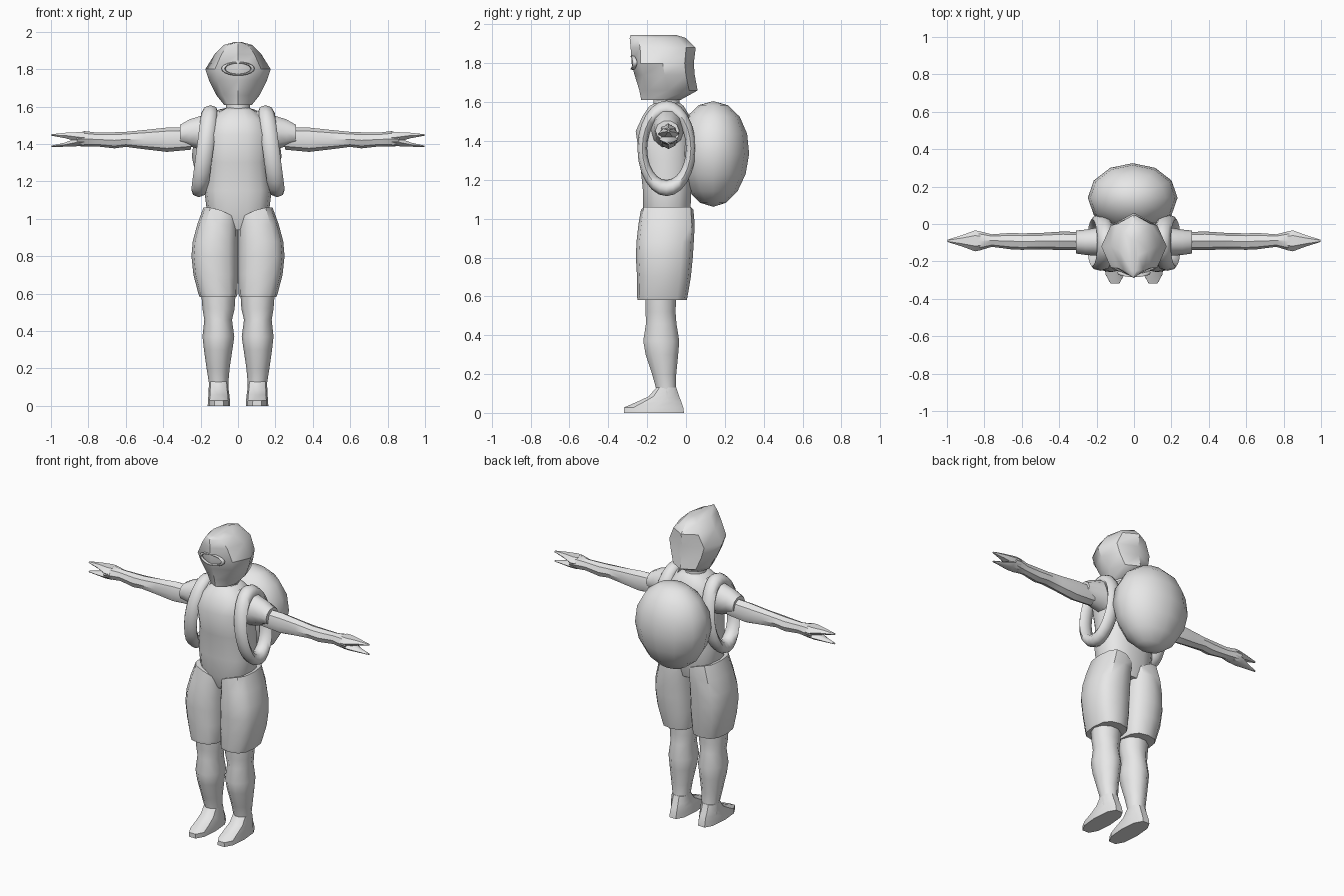
import bpy, bmesh, math
from mathutils import Matrix, Vector

grey = bpy.data.materials.new("plain grey")
grey.diffuse_color = (0.8, 0.8, 0.8, 1)


def finish(bm, name, angle=40):
    bmesh.ops.recalc_face_normals(bm, faces=bm.faces)
    me = bpy.data.meshes.new(name)
    bm.to_mesh(me)
    bm.free()
    ob = bpy.data.objects.new(name, me)
    bpy.context.collection.objects.link(ob)
    me.materials.append(grey)
    bpy.ops.object.select_all(action='DESELECT')
    ob.select_set(True)
    bpy.context.view_layer.objects.active = ob
    bpy.ops.object.shade_smooth_by_angle(angle=math.radians(angle))
    return ob


def loft(name, rings, axis='Z', n=10, power=1.0, side=1, angle=40, bend=None):
    """Skin of ellipse rings: (position, a min, a max, b min, b max)."""
    bm = bmesh.new()
    loops = []
    for p, a0, a1, b0, b1 in rings:
        loop = []
        for i in range(n):
            t = 2 * math.pi * i / n
            c, s = math.cos(t), math.sin(t)
            a = (a0 + a1) / 2 + (a1 - a0) / 2 * math.copysign(abs(c) ** power, c)
            b = (b0 + b1) / 2 + (b1 - b0) / 2 * math.copysign(abs(s) ** power, s)
            co = Vector((a, b, p) if axis == 'Z' else (p, a, b))
            if bend:
                co = bend(co)
            co.x *= side
            loop.append(bm.verts.new(co))
        loops.append(loop)
    for lo, hi in zip(loops, loops[1:]):
        for i in range(n):
            j = (i + 1) % n
            bm.faces.new((lo[i], lo[j], hi[j], hi[i]))
    bm.faces.new(loops[0])
    bm.faces.new(loops[-1])
    return finish(bm, name, angle)


def ring(name, major, minor, place, nu=24, nv=8):
    """Torus whose vertices are placed by a function of (x, y, z)."""
    bm = bmesh.new()
    g = []
    for i in range(nu):
        u = 2 * math.pi * i / nu
        row = []
        for j in range(nv):
            v = 2 * math.pi * j / nv
            r = major + minor * math.cos(v)
            row.append(bm.verts.new(place(r * math.cos(u), r * math.sin(u), minor * math.sin(v))))
        g.append(row)
    for i in range(nu):
        for j in range(nv):
            k, m = (i + 1) % nu, (j + 1) % nv
            bm.faces.new((g[i][j], g[k][j], g[k][m], g[i][m]))
    return finish(bm, name, 60)


# Head: faceted, leaning to a point at the top front
loft("head", [(1.61, -.075, .075, -.23, -.03), (1.66, -.115, .115, -.24, .06),
              (1.74, -.155, .155, -.265, .045), (1.80, -.175, .175, -.28, .04),
              (1.88, -.125, .125, -.285, .05), (1.93, -.075, .075, -.29, 0),
              (1.945, -.02, .02, -.285, -.05)], n=8, angle=45)

# Oval ring wrapped round the face
ring("face_ring", .078, .011,
     lambda x, y, z: (x, -.275 + 1.9 * x * x - z, 1.803 + y * .42), 20, 6)

# Neck and torso
loft("neck", [(1.5, -.08, .08, -.18, -.02), (1.58, -.065, .065, -.17, -.03),
              (1.63, -.065, .065, -.17, -.03)])
loft("torso", [(.94, -.13, .13, -.19, 0), (1.03, -.165, .165, -.222, .025),
               (1.15, -.18, .18, -.225, .03), (1.3, -.165, .165, -.24, .035),
               (1.45, -.175, .175, -.262, .03), (1.53, -.15, .15, -.225, .02),
               (1.58, -.09, .09, -.19, -.01), (1.595, -.06, .06, -.16, -.03)], n=14, power=.8)

# Rounded backpack
bm = bmesh.new()
bmesh.ops.create_uvsphere(bm, u_segments=12, v_segments=8, radius=1)
for v in bm.verts:
    taper = 1 + .06 * v.co.z
    v.co = Vector((v.co.x * .24 * taper - .007, .14 + v.co.y * .185 * taper, 1.333 + v.co.z * .272))
finish(bm, "backpack", 50)

for side, tag in ((1, "right"), (-1, "left")):
    # Shoulder straps, leaning outward at the bottom
    ring(tag + "_strap", .205, .041,
         lambda x, y, z: (side * (.178 - .13 * y + z * 1.1), -.1 + x * .61, 1.362 + y))

    # Sleeve and arm
    loft(tag + "_sleeve", [(.10, -.2, .0, 1.36, 1.585), (.2, -.17, -.02, 1.365, 1.555),
                           (.26, -.165, -.03, 1.385, 1.535), (.31, -.158, -.035, 1.40, 1.505)],
         'X', 10, side=side)
    loft(tag + "_arm", [(.25, -.14, -.045, 1.37, 1.49), (.38, -.14, -.04, 1.358, 1.488),
                        (.5, -.135, -.048, 1.372, 1.475), (.6, -.138, -.05, 1.385, 1.465),
                        (.66, -.135, -.048, 1.377, 1.463), (.76, -.122, -.055, 1.388, 1.462),
                        (.82, -.14, -.04, 1.386, 1.469), (.86, -.142, -.038, 1.39, 1.458)],
         'X', 8, side=side)
    # Hand splits into upper and lower points
    loft(tag + "_fingers", [(.82, -.14, -.04, 1.40, 1.469), (.85, -.146, -.034, 1.405, 1.468),
                            (.92, -.12, -.06, 1.428, 1.463), (.998, -.096, -.084, 1.444, 1.453)],
         'X', 6, side=side)
    loft(tag + "_thumb", [(.82, -.135, -.045, 1.386, 1.44), (.87, -.138, -.042, 1.385, 1.43),
                          (.93, -.115, -.065, 1.384, 1.408), (.998, -.096, -.084, 1.384, 1.392)],
         'X', 6, side=side)

    # Shorts leg: waistline dips toward the middle
    def dip(co):
        if co.z > 1.04:
            co.z -= max(0, .12 - co.x) * .5
        return co
    loft(tag + "_shorts", [(.582, .008, .205, -.25, .005), (.6, .003, .212, -.252, .008),
                           (.70, 0, .238, -.252, .025), (.80, 0, .249, -.258, .035),
                           (.88, 0, .242, -.255, .04), (.97, 0, .218, -.245, .045),
                           (1.06, 0, .185, -.232, .038)], n=12, power=.75, side=side, bend=dip)

    # Bare leg
    loft(tag + "_leg", [(.06, .055, .155, -.15, -.04), (.12, .052, .155, -.155, -.05),
                        (.2, .045, .168, -.178, -.047), (.3, .03, .182, -.212, -.036),
                        (.37, .02, .19, -.225, -.03), (.46, .032, .18, -.21, -.045),
                        (.52, .018, .19, -.212, -.05), (.62, .012, .198, -.215, -.045)],
         n=10, side=side)
    # Foot with long flat toe
    loft(tag + "_foot", [(0, .042, .162, -.325, -.004), (.028, .043, .161, -.325, -.008),
                         (.06, .046, .158, -.25, -.02), (.085, .05, .157, -.195, -.032),
                         (.13, .053, .155, -.155, -.048)], n=10, power=.8, side=side)
